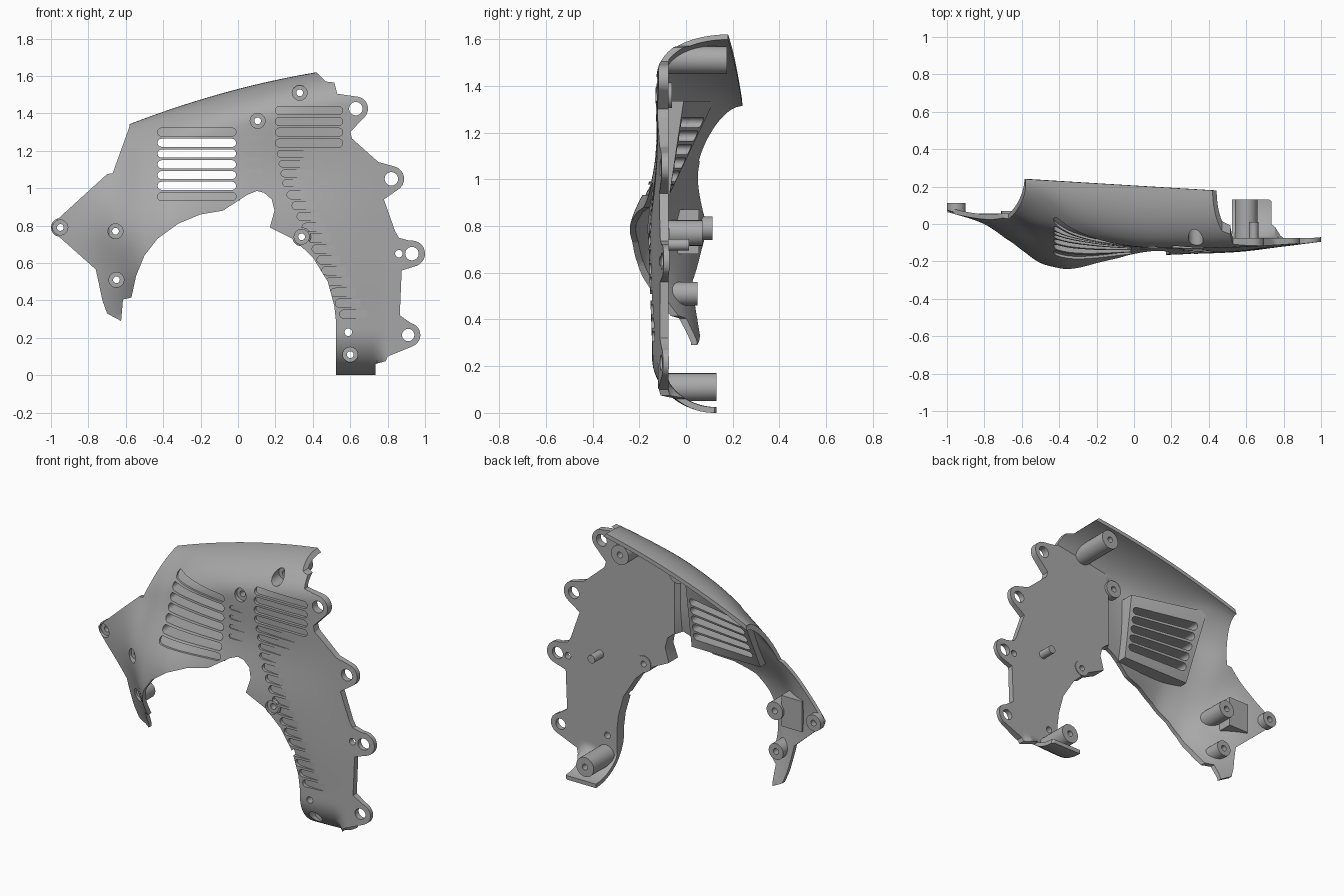
import bpy, bmesh, math
from mathutils import Vector

old = bpy.data.objects.get("Cube")
if old:
    bpy.data.objects.remove(old)

grey = bpy.data.materials.new("grey plastic")
grey.use_nodes = True
grey.diffuse_color = (0.4, 0.4, 0.4, 1)
grey.node_tree.nodes["Principled BSDF"].inputs["Base Color"].default_value = (0.4, 0.4, 0.4, 1)


# Depth of the front skin at a coarse set of stations
X = [-1, -.8, -.65, -.5, -.33, 0, .25, .55, .8, 1]
Z = [.3, .55, .8, 1.1, 1.35]
DEPTH = [
    [.07, .06, .03, -.02, -.12, -.14, -.14, -.145, -.12, -.095],
    [.07, .02, -.06, -.19, -.2, -.17, -.16, -.15, -.12, -.095],
    [.065, 0, -.1, -.19, -.24, -.18, -.16, -.145, -.115, -.095],
    [.07, .05, .03, -.05, -.1, -.13, -.125, -.125, -.11, -.095],
    [.1, .12, .12, .05, -.05, -.12, -.13, -.125, -.11, -.095]]


def spline(ks, vs, k):
    k = min(max(k, ks[0]), ks[-1])
    i = max(j for j in range(len(ks) - 1) if ks[j] <= k)

    def slope(j):
        a, b = max(j - 1, 0), min(j + 1, len(ks) - 1)
        return (vs[b] - vs[a]) / (ks[b] - ks[a])
    h = ks[i + 1] - ks[i]
    t = (k - ks[i]) / h
    s = t * t * (3 - 2 * t)
    return (vs[i] * (1 - s) + vs[i + 1] * s
            + h * t * (1 - t) * ((1 - t) * slope(i) - t * slope(i + 1)))


def top(x):
    return 1.53 + .26 * x - .11 * x * x


def roll(t):
    t = min(max(t, 0), 1)
    return 1 - math.sqrt(1 - t * t)


def skin(x, z):
    y = spline(Z, [spline(X, row, x) for row in DEPTH], z)
    y += (.205 - .06 * x - y) * roll(1 - (top(x) - z) / .2)
    mask = min(max((.8 - x) / .06, 0), 1) if x > .4 else 0
    return y + (.13 - y) * roll(1 - z / .24) * mask


def finish(bm, name):
    bmesh.ops.recalc_face_normals(bm, faces=bm.faces)
    me = bpy.data.meshes.new(name)
    bm.to_mesh(me)
    bm.free()
    ob = bpy.data.objects.new(name, me)
    bpy.context.collection.objects.link(ob)
    me.materials.append(grey)
    return ob


def add_rings(bm, rings, closed=False):
    loops = [[bm.verts.new(p) for p in r] for r in rings]
    n = len(loops[0])
    for a, b in zip(loops, loops[1:] + loops[:1] if closed else loops[1:]):
        for i in range(n):
            bm.faces.new((a[i], a[(i + 1) % n], b[(i + 1) % n], b[i]))
    if not closed:
        bm.faces.new(loops[0])
        bm.faces.new(loops[-1])


def sheet(front, back, name):
    # Solid between two matching point grids
    bm = bmesh.new()
    f, b = [[[bm.verts.new(p) for p in row] for row in g] for g in (front, back)]
    n, m = len(f), len(f[0])
    for g in (f, b):
        for i in range(n - 1):
            for j in range(m - 1):
                bm.faces.new((g[i][j], g[i + 1][j], g[i + 1][j + 1], g[i][j + 1]))
    rim = ([(i, 0) for i in range(n)] + [(n - 1, j) for j in range(1, m)]
           + [(i, m - 1) for i in range(n - 2, -1, -1)] + [(0, j) for j in range(m - 2, 0, -1)])
    for (i, j), (k, l) in zip(rim, rim[1:] + rim[:1]):
        bm.faces.new((f[i][j], f[k][l], b[k][l], b[i][j]))
    return finish(bm, name)


def circle(x, z, r, a0=0, a1=360, n=25):
    angles = [math.radians(a0 + (a1 - a0) * i / (n - 1)) for i in range(n)]
    return [(x + r * math.cos(a), z + r * math.sin(a)) for a in angles]


def add_prism(bm, pts, y0=-.6, y1=.6):
    add_rings(bm, [[(x, y, z) for x, z in pts] for y in (y0, y1)])


def cut(ob, cutter, op):
    mod = ob.modifiers.new("cut", "BOOLEAN")
    mod.operation, mod.solver, mod.object = op, "EXACT", cutter
    bpy.context.view_layer.objects.active = ob
    bpy.ops.object.modifier_apply(modifier=mod.name)


# Curved cover shell, flat-backed on the right side
NX, NZ = 96, 72
front = []
for i in range(NX + 1):
    x = -1.05 + 2.1 * i / NX
    zs = [top(x) * (1 - math.cos(math.pi * j / NZ)) / 2 for j in range(NZ + 1)]
    front.append([Vector((x, skin(x, z), z)) for z in zs])
back = []
for i, col in enumerate(front):
    back.append([])
    for j, p in enumerate(col):
        du = front[min(i + 1, NX)][j] - front[max(i - 1, 0)][j]
        dv = col[min(j + 1, NZ)] - col[max(j - 1, 0)]
        q = p - du.cross(dv).normalized() * .025
        if p.x > .12:
            q.y = max(q.y, -.075)
        back[-1].append(q)
shell = sheet(front, back, "cover_shell")

# Silhouette with rounded lugs
outline = [(.42, 1.62), (.47, 1.57), (.515, 1.565), (.53, 1.505)]
outline += circle(.63, 1.425, .065, 80, -50, 12) + [(.6, 1.3), (.61, 1.265), (.75, 1.14)]
outline += circle(.82, 1.05, .068, 75, -60, 12) + [(.78, .94), (.84, .77), (.86, .735)]
outline += circle(.93, .65, .07, 100, -80, 14) + [(.875, .56), (.865, .32)]
outline += circle(.91, .215, .065, 75, -70, 12)
outline += [(.8, .1), (.79, .075), (.735, .06), (.735, -.05), (.525, -.05), (.525, .28),
            (.515, .37), (.48, .5), (.4, .63), (.3, .725), (.17, .79), (.195, .88),
            (.18, .94), (.14, .975), (.1, .985), (.05, .965), (-.08, .88), (-.2, .86),
            (-.32, .81), (-.43, .73), (-.5, .64), (-.545, .53), (-.57, .415),
            (-.615, .405), (-.625, .29), (-.7, .33), (-.725, .4), (-.76, .565),
            (-.99, .77), (-1, .8), (-.98, .82), (-.7, 1.075), (-.67, 1.08),
            (-.58, 1.33), (-.58, 1.45), (.42, 1.75)]
bm = bmesh.new()
add_prism(bm, outline)
blank = finish(bm, "outline_cutter")
cut(shell, blank, "INTERSECT")


# Slots and grooves that follow the skin
def add_slot(bm, x0, x1, z, deep, taper=False, r=.022):
    rings = []
    for i in range(25):
        x = (x0 + x1) / 2 - (x1 - x0) / 2 * math.cos(math.pi * (i + .6) / 25.2)
        s = min(x - x0, r if taper else x1 - x, r)
        w = max(math.sqrt(r * r - (r - s) ** 2), .003)
        d = deep - (deep + .004) * (x - x0) / (x1 - x0) if taper else deep
        lo, hi = skin(x, z - w), skin(x, z + w)
        rings.append([(x, lo - .04, z - w), (x, hi - .04, z + w),
                      (x, hi + d, z + w), (x, lo + d, z - w)])
    add_rings(bm, rings)


vents, grooves, holes = bmesh.new(), bmesh.new(), bmesh.new()
for i in range(7):
    z = 1.3 - .0575 * i
    if 0 < i < 6:
        add_slot(vents, -.43, -.01, z, .2)
    else:
        add_slot(grooves, -.43, -.01, z, .014)
for i in range(4):
    add_slot(grooves, .2, .56, 1.415 - .058 * i, .018)
    add_slot(grooves, .03, .18, 1.265 - .058 * i, .008, True, .012)
    add_slot(grooves, .21 + .01 * i, .56 - .06 * i, 1.183 - .052 * i, .016, True, .018)
for i in range(12):
    z = .965 - .058 * i
    add_slot(grooves, spline([.3, .6, .97], [.555, .43, .26], z), .4 + .028 * i, z, .022, True)

# Lug and screw holes
for x, z, r in [(.63, 1.425, .036), (.82, 1.05, .036), (.93, .65, .036), (.86, .65, .02),
                (.91, .215, .033), (.59, .23, .02)]:
    add_prism(holes, circle(x, z, r)[:-1])
BOSSES = [("top_boss", .33, 1.51, .06, .175), ("upper_boss", .105, 1.36, .055, -.06),
          ("middle_boss", .34, .74, .05, -.07), ("bottom_boss", .6, .11, .06, .13),
          ("tail_boss", -.95, .79, .05, .113), ("side_boss", -.655, .77, .055, .07),
          ("lower_side_boss", -.65, .51, .05, .05)]
for name, x, z, r, y1 in BOSSES:
    add_prism(holes, circle(x, z, .04)[:-1])
vents = finish(vents, "vent_cutter")
grooves = finish(grooves, "groove_cutter")
holes = finish(holes, "hole_cutter")
for tool in (vents, grooves, holes):
    cut(shell, tool, "DIFFERENCE")

# Stepped screw bosses whose front ends follow the skin
parts = [shell]
for name, x, z, r, y1 in BOSSES:
    floor = min(max(skin(*p) for p in circle(x, z, .04)) + .015, y1 - .015)
    rings = []
    for (ox, oz), (cx, cz), (ix, iz) in list(zip(*[circle(x, z, k) for k in (r, .04, .018)]))[:-1]:
        rings.append([(ix, y1, iz), (ox, y1, oz), (ox, skin(ox, oz) + .01, oz),
                      (cx, skin(cx, cz) + .004, cz), (cx, floor, cz), (ix, floor, iz)])
    bm = bmesh.new()
    add_rings(bm, rings, True)
    parts.append(finish(bm, name))


# Pads behind the skin
def pad(name, x0, x1, z0, z1, rear, n=16):
    grid = [[(x0 + (x1 - x0) * i / n, z0 + (z1 - z0) * j / n) for j in range(n + 1)]
            for i in range(n + 1)]
    f = [[(x, skin(x, z) + .012, z) for x, z in col] for col in grid]
    b = [[(x, max(rear(i / n, j / n), skin(x, z) + .03), z) for j, (x, z) in enumerate(col)]
         for i, col in enumerate(grid)]
    parts.append(sheet(f, b, name))
    return parts[-1]


frame = pad("vent_frame", -.46, .01, .935, 1.335,
            lambda u, v: -.07 + .19 * v * (1 - u) + .06 * u * v)
cut(frame, vents, "DIFFERENCE")
pad("tail_block", -.83, -.69, .68, .87, lambda u, v: .055)

# Locating pin
bm = bmesh.new()
add_prism(bm, circle(.64, .72, .025)[:-1], -.09, .012)
parts.append(finish(bm, "locating_pin"))

for tool in (blank, vents, grooves, holes):
    bpy.data.objects.remove(tool)
for ob in parts:
    bpy.ops.object.select_all(action="DESELECT")
    ob.select_set(True)
    bpy.context.view_layer.objects.active = ob
    bpy.ops.object.shade_smooth_by_angle(angle=math.radians(30))
